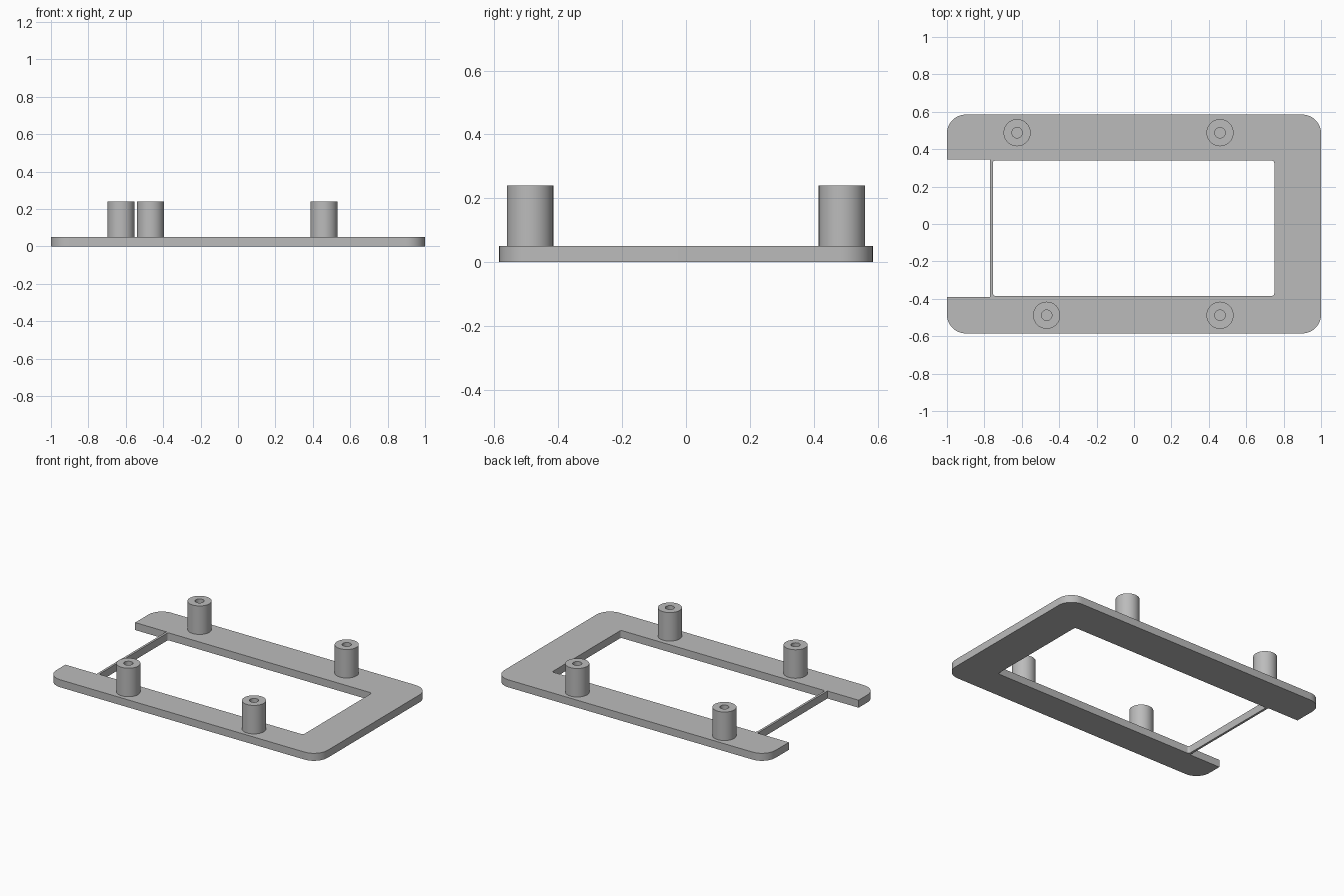
import bpy, bmesh
from math import sin, cos, pi, radians
from mathutils import Vector

cube = bpy.data.objects.get("Cube")
if cube:
    bpy.data.objects.remove(cube)

PLATE_TOP, POST_TOP = 0.05, 0.24

grey = bpy.data.materials.new("plain grey")
grey.use_nodes = True
grey.diffuse_color = (0.5, 0.5, 0.5, 1)
grey.node_tree.nodes["Principled BSDF"].inputs["Base Color"].default_value = (0.5, 0.5, 0.5, 1)


def finish(bm, name):
    """Turn a bmesh into a shaded grey object."""
    bmesh.ops.recalc_face_normals(bm, faces=bm.faces)
    mesh = bpy.data.meshes.new(name)
    bm.to_mesh(mesh)
    bm.free()
    mesh.materials.append(grey)
    obj = bpy.data.objects.new(name, mesh)
    bpy.context.collection.objects.link(obj)
    bpy.ops.object.select_all(action="DESELECT")
    obj.select_set(True)
    bpy.context.view_layer.objects.active = obj
    bpy.ops.object.shade_smooth_by_angle(angle=radians(30))
    return obj


def corner(x, y, sx, sy, r, steps=10):
    """Rounded corner at (x, y), running counter-clockwise; sx, sy point outwards."""
    start = {(1, 1): 0, (-1, 1): 1, (-1, -1): 2, (1, -1): 3}[sx, sy] * pi / 2
    angles = [start + pi / 2 * i / steps for i in range(steps + 1)]
    return [(x - sx * r + r * cos(a), y - sy * r + r * sin(a)) for a in angles]


def add_loop(bm, points):
    verts = [bm.verts.new((x, y, 0)) for x, y in points]
    return [bm.edges.new((v, verts[i - 1])) for i, v in enumerate(verts)]


# Frame plate: rounded outline with an end notch, and a window behind a thin bar
W, D = 1.0, 0.585
outline = (corner(W, D, 1, 1, 0.1) + corner(-W, D, -1, 1, 0.1)
           + [(-W, 0.345), (-0.77, 0.345), (-0.77, -0.39), (-W, -0.39)]
           + corner(-W, -D, -1, -1, 0.1) + corner(W, -D, 1, -1, 0.1))
left, right, back, front = -0.755, 0.75, 0.34, -0.385
window = (corner(right, back, 1, 1, 0.015, 5) + corner(left, back, -1, 1, 0.015, 5)
          + corner(left, front, -1, -1, 0.015, 5) + corner(right, front, 1, -1, 0.015, 5))
bm = bmesh.new()
edges = add_loop(bm, outline) + add_loop(bm, window)
bmesh.ops.triangle_fill(bm, edges=edges, use_beauty=True)
extruded = bmesh.ops.extrude_face_region(bm, geom=bm.faces[:], use_keep_orig=True)
top = [g for g in extruded["geom"] if isinstance(g, bmesh.types.BMVert)]
bmesh.ops.translate(bm, verts=top, vec=(0, 0, PLATE_TOP))
finish(bm, "frame_plate")


# Hollow mounting posts
def post(name, x, y, radius=0.0725, bore=0.028):
    bm = bmesh.new()
    profile = [(radius, PLATE_TOP), (radius, POST_TOP), (bore, POST_TOP),
               (bore, PLATE_TOP), (0, PLATE_TOP)]
    verts = [bm.verts.new((r, 0, z)) for r, z in profile]
    edges = [bm.edges.new(pair) for pair in zip(verts, verts[1:])]
    bmesh.ops.spin(bm, geom=verts + edges, cent=(0, 0, 0), axis=(0, 0, 1),
                   angle=2 * pi, steps=48)
    bmesh.ops.remove_doubles(bm, verts=bm.verts, dist=0.0001)
    obj = finish(bm, name)
    obj.location = Vector((x, y, 0))


post("post_back_right", -0.625, 0.488)
post("post_back_left", 0.46, 0.488)
post("post_front_right", -0.467, -0.488)
post("post_front_left", 0.46, -0.488)
